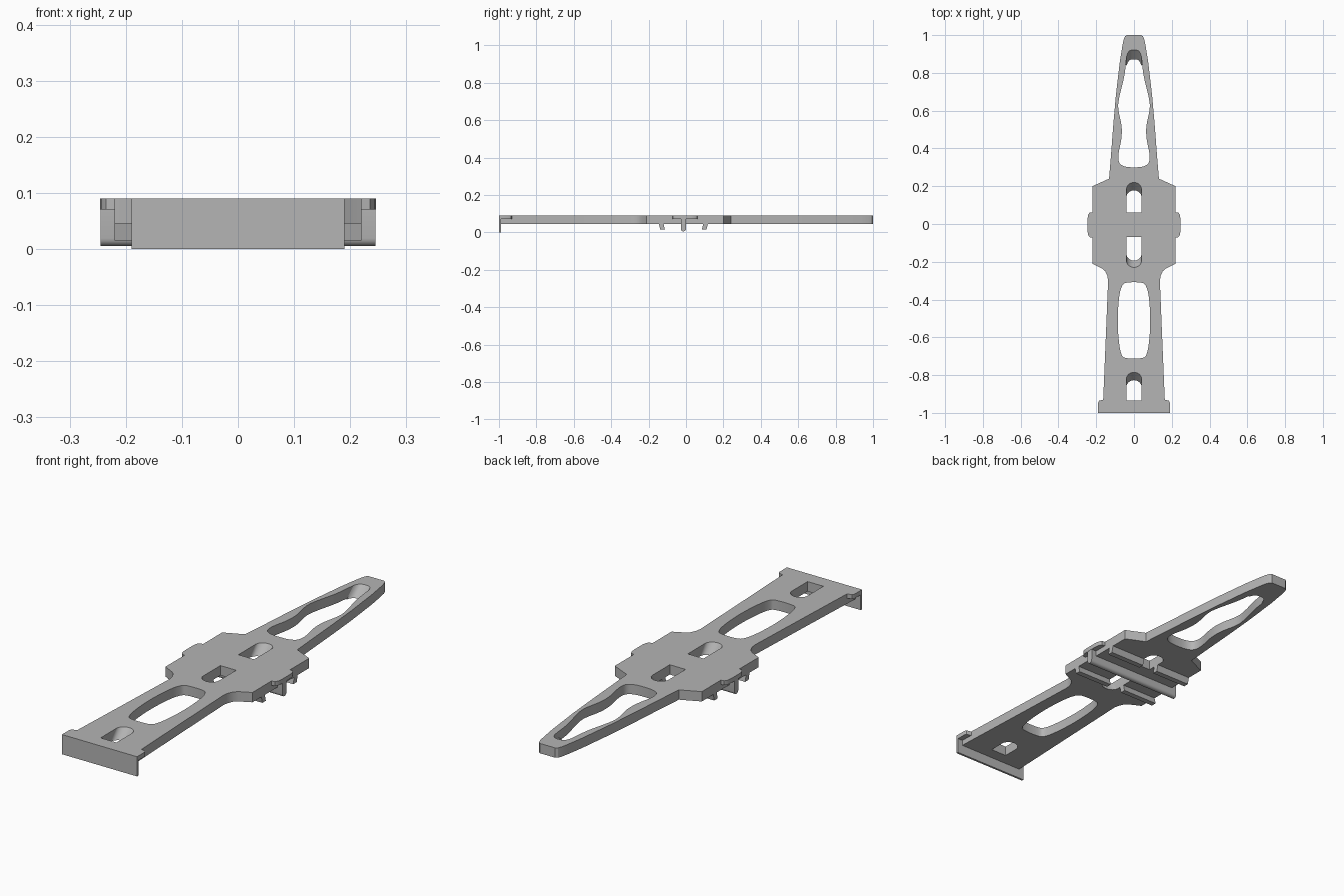
import bpy, bmesh, math
from mathutils import Vector

cube = bpy.data.objects.get("Cube")
if cube:
    bpy.data.objects.remove(cube, do_unlink=True)

grey = bpy.data.materials.new("plain grey")
grey.use_nodes = True
colour = (0.46, 0.46, 0.46, 1)
grey.diffuse_color = colour
grey.node_tree.nodes["Principled BSDF"].inputs["Base Color"].default_value = colour

TOP, UNDER, LIP = 0.09, 0.045, 0.07


def finish(name, bm):
    bmesh.ops.recalc_face_normals(bm, faces=bm.faces)
    for f in bm.faces:
        f.smooth = True
    me = bpy.data.meshes.new(name)
    bm.to_mesh(me)
    bm.free()
    me.set_sharp_from_angle(angle=math.radians(30))
    me.materials.append(grey)
    ob = bpy.data.objects.new(name, me)
    bpy.context.collection.objects.link(ob)
    return ob


def prism(name, profile, place, lo, hi):
    """Extrude a flat profile between lo and hi; place maps (a, b, t) to xyz."""
    bm = bmesh.new()
    a = [bm.verts.new(place(*p, lo)) for p in profile]
    b = [bm.verts.new(place(*p, hi)) for p in profile]
    n = len(a)
    bm.faces.new(a)
    bm.faces.new(b)
    for i in range(n):
        j = (i + 1) % n
        bm.faces.new((a[i], a[j], b[j], b[i]))
    return finish(name, bm)


def along_x(y, z, x):
    return (x, y, z)


def along_z(x, y, z):
    return (x, y, z)


def box(name, x0, x1, y0, y1, z0, z1):
    return prism(name, [(x0, y0), (x1, y0), (x1, y1), (x0, y1)], along_z, z0, z1)


def mirrored(half):
    """Close a right-hand half outline with its mirror image."""
    return half + [(-x, y) for x, y in reversed(half) if x > 0]


def smooth_loop(pts, steps=5):
    """Closed Catmull-Rom curve through the points."""
    out, n = [], len(pts)
    p = [Vector(q) for q in pts]
    for i in range(n):
        a, b, c, d = p[i - 1], p[i], p[(i + 1) % n], p[(i + 2) % n]
        for k in range(steps):
            t = k / steps
            q = 0.5 * (2 * b + (c - a) * t + (2 * a - 5 * b + 4 * c - d) * t * t
                       + (3 * b - a - 3 * c + d) * t ** 3)
            out.append((q.x, q.y))
    return out


def slot(flat, tip):
    """Slot with one square end and one rounded end."""
    s = 1 if tip > flat else -1
    arc = [(0.04 * math.cos(t), tip - s * 0.036 * (1 - math.sin(t)))
           for t in [i * math.pi / 12 for i in range(6)]]
    return mirrored([(0.04, flat)] + arc + [(0, tip)])


# Main plate: outline and openings, with the rounded slot ends ramped
outline = mirrored([
    (0.165, -0.99), (0.163, -0.93), (0.15, -0.62), (0.137, -0.3), (0.141, -0.275),
    (0.152, -0.25), (0.17, -0.235), (0.22, -0.21), (0.22, 0.2), (0.132, 0.24),
    (0.122, 0.36), (0.11, 0.52), (0.096, 0.68), (0.075, 0.86), (0.062, 0.94),
    (0.055, 0.975), (0.048, 0.993), (0.038, 1.0)])
oval = smooth_loop(mirrored([
    (0.04, -0.71), (0.066, -0.69), (0.08, -0.62), (0.086, -0.51),
    (0.08, -0.4), (0.066, -0.335), (0.04, -0.311)]))
wavy = smooth_loop(mirrored([
    (0, 0.3), (0.05, 0.305), (0.078, 0.325), (0.082, 0.37), (0.067, 0.45), (0.066, 0.52),
    (0.083, 0.61), (0.078, 0.67), (0.052, 0.78), (0.042, 0.86), (0.037, 0.895),
    (0.023, 0.917), (0, 0.922)]))
# Each opening: loop, ramp start, ramp shift underneath
loops = [(outline, None, 0), (oval, None, 0), (wavy, 0.885, -0.05),
         (slot(0.06, 0.22), 0.18, -0.042), (slot(-0.07, -0.23), -0.19, 0.036),
         (slot(-0.935, -0.785), -0.825, -0.042)]

bm = bmesh.new()
edges, pairs = [], {}
for pts, start, shift in loops:
    up = [bm.verts.new((x, y, TOP)) for x, y in pts]
    down = []
    for x, y in pts:
        ramp = start is not None and (y - start) * shift < 0
        down.append(bm.verts.new((x, y + shift * ramp, UNDER)))
    pairs.update(zip(up, down))
    for i in range(len(up)):
        edges.append(bm.edges.new((up[i - 1], up[i])))
bmesh.ops.triangle_fill(bm, use_beauty=True, use_dissolve=False, edges=edges,
                        normal=(0, 0, 1))
for f in list(bm.faces):
    bm.faces.new([pairs[v] for v in reversed(f.verts)])
for e in edges:
    a, b = e.verts
    bm.faces.new((a, b, pairs[b], pairs[a]))
finish("main_plate", bm)

# Upright plate closing the front end
box("front_end_plate", -0.19, 0.19, -1.0, -0.99, 0, TOP)

# Rounded bar running across the middle underneath
arc = [(-0.014 + 0.014 * math.cos(t), 0.019 - 0.014 * math.sin(t))
       for t in [i * math.pi / 8 for i in range(9)]]
prism("middle_cross_rib", [(0, LIP)] + arc + [(-0.028, LIP)], along_x, -0.245, 0.245)

for side, s in (("left", 1), ("right", -1)):
    # Thin lips beside the front end
    lip = [(0.163, -0.99), (0.19, -0.99), (0.19, -0.945), (0.185, -0.936), (0.163, -0.93)]
    prism(side + "_front_lip", [(s * x, y) for x, y in lip], along_z, LIP, TOP)
    # Thin tabs on the middle block
    tab = [(0.22, -0.072), (0.235, -0.07), (0.243, -0.058), (0.246, -0.035),
           (0.246, 0.025), (0.243, 0.048), (0.235, 0.06), (0.22, 0.062)]
    prism(side + "_side_tab", [(s * x, y) for x, y in tab], along_z, LIP, TOP)
    # Slanted ribs either side of the slots
    for end, d in (("rear", 1), ("front", -1)):
        rib = [(0.107, 0.05), (0.132, 0.05), (0.124, 0.015), (0.099, 0.015)]
        prism(f"{side}_{end}_rib", [(-0.014 + d * y, z) for y, z in rib],
              along_x, s * 0.04, s * 0.22)
